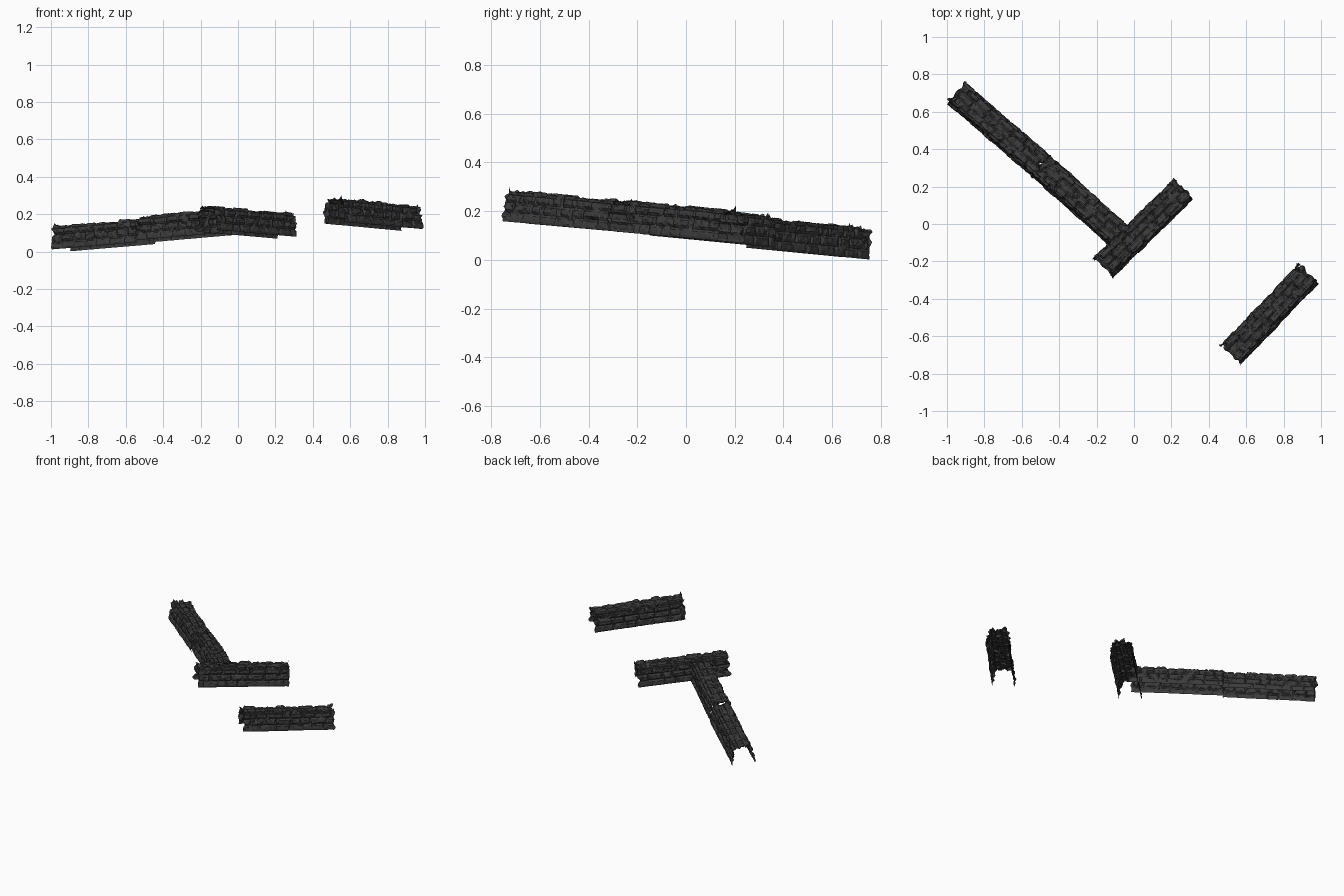
import bpy, math, random
from mathutils import Vector, Matrix, noise

if "Cube" in bpy.data.objects:
    bpy.data.objects.remove(bpy.data.objects["Cube"])

LENGTH = 0.61
NU, NV = 76, 36          # steps along the wall / around the inverted-U profile
COURSES = 9              # stone courses: 3 per side, 3 on top

stone = bpy.data.materials.new("dark_stone")
stone.diffuse_color = (0.045, 0.045, 0.045, 1)
stone.use_nodes = True
stone.node_tree.nodes["Principled BSDF"].inputs["Base Color"].default_value = stone.diffuse_color

# Inverted-U cross-section, open underneath
PROFILE = [Vector(p) for p in
           [(-0.077, 0), (-0.062, 0.116), (-0.052, 0.126),
            (0.052, 0.126), (0.062, 0.116), (0.077, 0)]]


def profile_at(t):
    """Point on the cross-section at fraction t of its length."""
    spans = [(b - a).length for a, b in zip(PROFILE, PROFILE[1:])]
    d = t * sum(spans)
    for a, b, s in zip(PROFILE, PROFILE[1:], spans):
        if d <= s:
            return a.lerp(b, d / s)
        d -= s
    return PROFILE[-1].copy()


def profile_normal(t):
    a, b = profile_at(max(t - 0.03, 0)), profile_at(min(t + 0.03, 1))
    d = (b - a).normalized()
    return Vector((-d.y, d.x))


def stone_courses(rng):
    """Joint positions along the length for each course of stones."""
    rows = []
    for _ in range(COURSES):
        x, joints = -rng.uniform(0.02, 0.09), []
        while x < LENGTH + 0.1:
            joints.append((x, rng.uniform(-0.005, 0.006)))
            x += rng.uniform(0.06, 0.11)
        rows.append(joints)
    return rows


def relief(u, t, rows, seed):
    """Outward displacement: bulging stones, sunken joints, rough noise."""
    wob = noise.noise(Vector((u * 22, t * 9, seed)))
    c = min(max(t * COURSES + 0.22 * wob, 0), COURSES - 0.001)
    row = rows[int(c)]
    x = u + 0.008 * wob
    k = max(i for i, j in enumerate(row) if j[0] <= x or i == 0)
    nxt = row[min(k + 1, len(row) - 1)][0]
    edge = min((c % 1) * 0.042, (1 - c % 1) * 0.042, abs(x - row[k][0]), abs(nxt - x))
    groove = -0.012 * max(0, 1 - edge / 0.009)
    rough = 0.006 * noise.noise(Vector((u * 60, t * 24, seed + 7)))
    return row[k][1] + groove + rough


def wall_segment(name, start, end, drop, seed):
    rng = random.Random(seed)
    rows = stone_courses(rng)
    spike = [rng.randint(13, 22), rng.randint(13, 22)]
    verts, faces = [], []
    for i in range(NU + 1):
        for j in range(NV + 1):
            u, t = LENGTH * i / NU, j / NV
            p, n = profile_at(t), profile_normal(t)
            d = relief(u, t, rows, seed * 3.7)
            foot = min(1, 6 * min(t, 1 - t))      # straight bottom edge
            p = p + n * d * (0.35 + 0.65 * foot)
            if j in (0, NV):
                p.y = 0
            # ragged open ends
            near = max(0, 1 - min(i, NU - i) / 4)
            side = -1 if i < NU / 2 else 1
            jag = 0.022 * noise.noise(Vector((t * 11, side * 5, seed))) - 0.004
            if i in (0, NU):
                p += n * rng.uniform(-0.003, 0.012) * foot
                if j == spike[i // NU]:
                    p.y += 0.014
            verts.append((u - LENGTH / 2 + side * jag * near, p.x, p.y))
    w = NV + 1
    for i in range(NU):
        for j in range(NV):
            a = i * w + j
            q = (a, a + 1, a + w + 1, a + w)
            # alternate the diagonals for a chipped, faceted look
            if (i + j) % 2:
                faces += [(q[0], q[1], q[2]), (q[0], q[2], q[3])]
            else:
                faces += [(q[0], q[1], q[3]), (q[1], q[2], q[3])]
    # lay the wall on the sloping ground plane
    def ground(x, y):
        return 0.087 + 0.004 * x - 0.0925 * y - drop
    s = Vector((*start, ground(*start)))
    e = Vector((*end, ground(*end)))
    up = Vector((-0.004, 0.0925, 1)).normalized()
    along = (e - s).normalized()
    across = up.cross(along)
    m = Matrix((along, across, up)).transposed().to_4x4()
    m.translation = (s + e) / 2
    me = bpy.data.meshes.new(name)
    me.from_pydata([m @ Vector(v) for v in verts], [], [f[::-1] for f in faces])
    me.flip_normals()
    me.materials.append(stone)
    ob = bpy.data.objects.new(name, me)
    bpy.context.collection.objects.link(ob)
    return ob


# Two end-to-end lengths, a cross piece closing them, and one standing apart
wall_segment("long_wall_outer", (-0.95, 0.70), (-0.49, 0.30), 0.012, 1)
wall_segment("long_wall_inner", (-0.50, 0.31), (-0.045, -0.095), 0.0, 2)
wall_segment("cross_wall", (-0.17, -0.24), (0.265, 0.185), -0.003, 3)
wall_segment("detached_wall", (0.51, -0.71), (0.935, -0.265), 0.0, 4)
